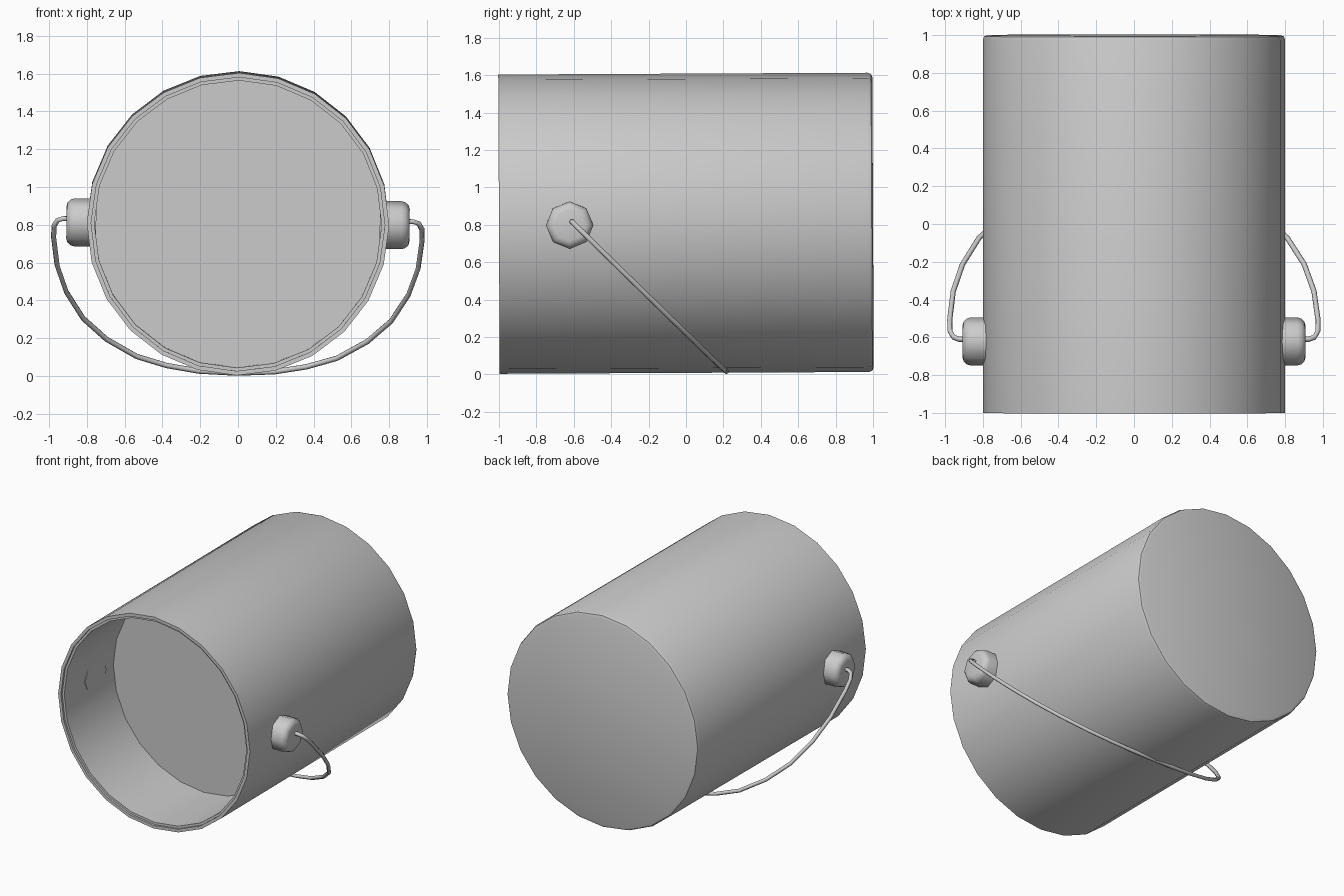
import bpy, bmesh
from math import cos, sin, tau, radians
from mathutils import Matrix, Vector

if "Cube" in bpy.data.objects:
    bpy.data.objects.remove(bpy.data.objects["Cube"])

# The whole bucket lies on its side with a very slight tilt and roll
POSE = (Matrix.Translation((0, 0, 0.808)) @ Matrix.Rotation(radians(0.5), 4, 'Y')
        @ Matrix.Rotation(radians(0.28), 4, 'X'))


def finish(obj, angle):
    obj.matrix_world = POSE
    bpy.ops.object.select_all(action='DESELECT')
    obj.select_set(True)
    bpy.context.view_layer.objects.active = obj
    bpy.ops.object.shade_smooth_by_angle(angle=radians(angle))


def lathe(name, profile, sides, place, angle=30):
    """Turn (radius, height) points round an axis; both ends are capped."""
    bm = bmesh.new()
    rings = [[bm.verts.new(place(r * cos(tau * i / sides), r * sin(tau * i / sides), h))
              for i in range(sides)] for r, h in profile]
    for a, b in zip(rings, rings[1:]):
        for i in range(sides):
            j = (i + 1) % sides
            bm.faces.new((a[i], a[j], b[j], b[i]))
    bm.faces.new(rings[0])
    bm.faces.new(rings[-1])
    bmesh.ops.recalc_face_normals(bm, faces=bm.faces)
    mesh = bpy.data.meshes.new(name)
    bm.to_mesh(mesh)
    bm.free()
    obj = bpy.data.objects.new(name, mesh)
    bpy.context.collection.objects.link(obj)
    finish(obj, angle)
    return obj


def along_y(u, v, h):
    return Vector((u, h, v))


# Bucket shell: inner floor, inner wall, stepped rim, outer wall, bevelled base
lathe("bucket_shell", [(0.76, 0.96), (0.76, -0.985), (0.777, -0.985), (0.777, -1.0),
                       (0.80, -1.0), (0.80, 0.975), (0.793, 0.993), (0.775, 1.0)],
      24, along_y)

# Contents: flat surface a third of the way down
lathe("contents", [(0.762, -0.40), (0.762, -0.37)], 24, along_y)

# Handle knobs: rounded octagonal buttons on both sides
knob = [(0.127, 0.75), (0.127, 0.865), (0.121, 0.886), (0.106, 0.902), (0.085, 0.908)]
for side, s in (("right", 1), ("left", -1)):
    lathe("knob_" + side, knob, 8,
          lambda u, v, h: Vector((s * h, -0.622 + u, v)), 50)

# Wire handle: half path (x, z) in a plane sloping back and down, mirrored
half = [(0.87, 0.02), (0.925, 0.02), (0.955, 0.01), (0.973, -0.02), (0.975, -0.08),
        (0.955, -0.23), (0.905, -0.37), (0.815, -0.51), (0.69, -0.62),
        (0.53, -0.71), (0.37, -0.757), (0.20, -0.785)]
path = half + [(0.0, -0.794)] + [(-x, z) for x, z in reversed(half)]
curve = bpy.data.curves.new("wire_handle", 'CURVE')
curve.dimensions = '3D'
curve.bevel_depth = 0.014
curve.bevel_resolution = 1
curve.use_fill_caps = True
spline = curve.splines.new('POLY')
spline.points.add(len(path) - 1)
for p, (x, z) in zip(spline.points, path):
    p.co = (x, -0.61 + (0.02 - z) * 1.01, z, 1)
handle = bpy.data.objects.new("wire_handle", curve)
bpy.context.collection.objects.link(handle)
bpy.context.view_layer.objects.active = handle
handle.select_set(True)
bpy.ops.object.select_all(action='DESELECT')
handle.select_set(True)
bpy.ops.object.convert(target='MESH')
finish(bpy.context.view_layer.objects.active, 65)
